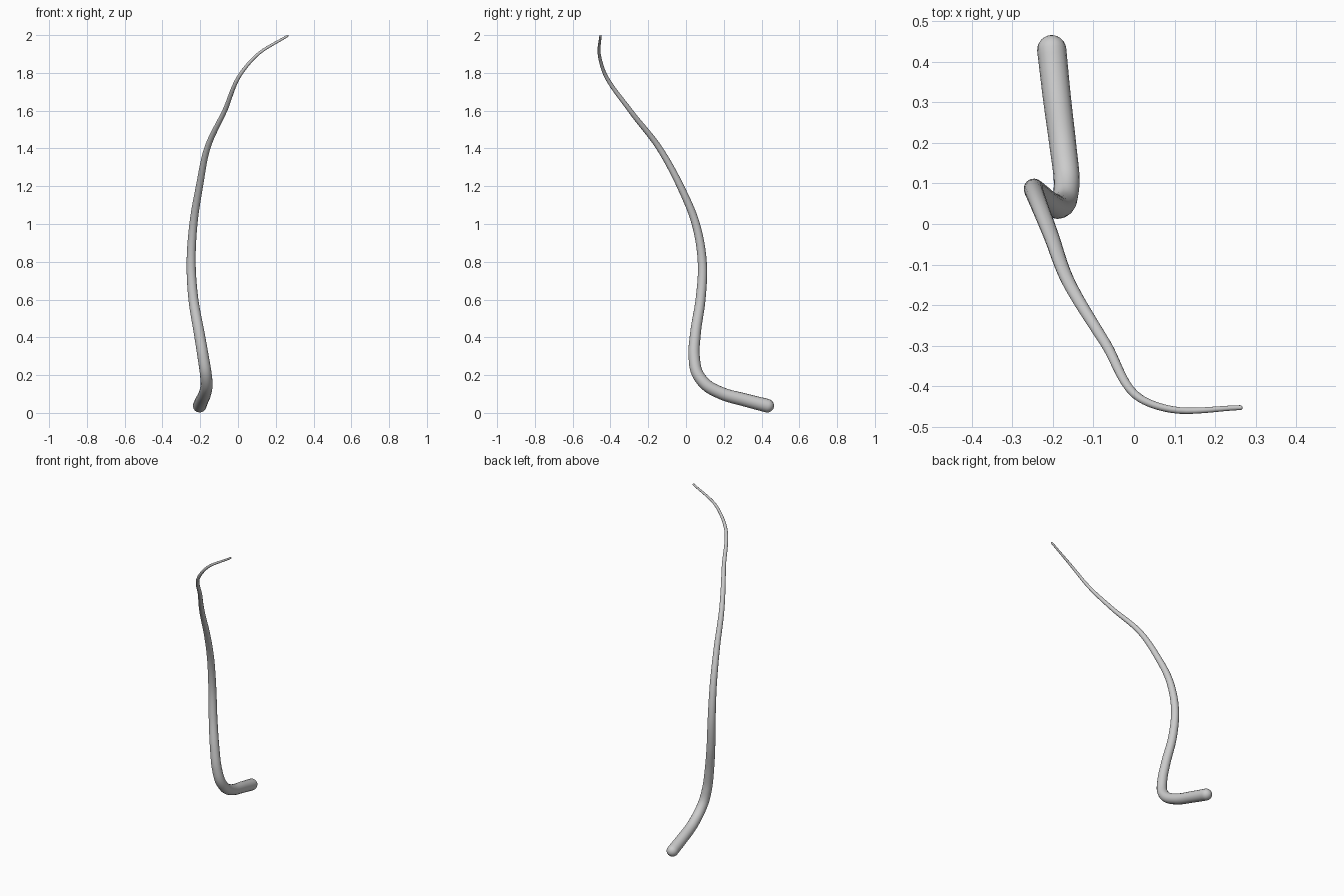
import bpy, math
from mathutils import Vector

if "Cube" in bpy.data.objects:
    bpy.data.objects.remove(bpy.data.objects["Cube"])

# Centre line of the tapering strand, thick base to thin tip
PATH = [Vector(p) for p in [
    (-0.203, 0.43, 0.038), (-0.190, 0.31, 0.069), (-0.175, 0.19, 0.103),
    (-0.166, 0.105, 0.15), (-0.171, 0.06, 0.21), (-0.185, 0.043, 0.30),
    (-0.205, 0.05, 0.42), (-0.236, 0.077, 0.60), (-0.248, 0.087, 0.78),
    (-0.236, 0.052, 1.00), (-0.204, -0.03, 1.20), (-0.163, -0.14, 1.40),
    (-0.07, -0.295, 1.60), (0.018, -0.432, 1.80), (0.095, -0.458, 1.89),
    (0.262, -0.453, 1.996)]]
R_BASE, R_TIP = 0.036, 0.006


def smooth_path(pts, steps=8):
    spline = bpy.data.curves.new("guide", 'CURVE').splines.new('BEZIER')
    spline.bezier_points.add(len(pts) - 1)
    out = []
    ext = [2 * pts[0] - pts[1]] + pts + [2 * pts[-1] - pts[-2]]
    # Distance-weighted tangents keep uneven spacing smooth
    tan = []
    for a, b, c in zip(ext, ext[1:], ext[2:]):
        d0, d1 = (b - a).length, (c - b).length
        tan.append(((b - a) / d0 * d1 + (c - b) / d1 * d0) / (d0 + d1))
    for i in range(len(pts) - 1):
        p, q = pts[i], pts[i + 1]
        d = (q - p).length
        for s in range(steps):
            t = s / steps
            out.append(p * (2*t**3 - 3*t**2 + 1) + tan[i] * d * (t**3 - 2*t**2 + t)
                       + q * (3*t**2 - 2*t**3) + tan[i + 1] * d * (t**3 - t**2))
    return out + [pts[-1]]


# Linear taper by arc length
line = smooth_path(PATH)
dist = [0.0]
for a, b in zip(line, line[1:]):
    dist.append(dist[-1] + (b - a).length)
rings = [(p, R_BASE + (R_TIP - R_BASE) * d / dist[-1]) for p, d in zip(line, dist)]


# Rounded ends
def cap(p, direction, r):
    return [(p + direction * r * math.sin(a), max(r * math.cos(a), 0.0002))
            for a in (math.radians(k * 15) for k in range(1, 7))]


start = cap(line[0], (line[0] - line[1]).normalized(), R_BASE)
end = cap(line[-1], (line[-1] - line[-2]).normalized(), R_TIP)
rings = start[::-1] + rings + end

# Strand tube
curve = bpy.data.curves.new("strand", 'CURVE')
curve.dimensions = '3D'
curve.bevel_depth = 1.0
curve.bevel_resolution = 6
curve.use_fill_caps = True
sp = curve.splines.new('POLY')
sp.points.add(len(rings) - 1)
for pt, (co, r) in zip(sp.points, rings):
    pt.co = (*co, 1)
    pt.radius = r
strand = bpy.data.objects.new("strand", curve)
bpy.context.collection.objects.link(strand)
bpy.context.view_layer.objects.active = strand
strand.select_set(True)
bpy.ops.object.convert(target='MESH')
bpy.ops.object.shade_smooth()
bpy.data.curves.remove(bpy.data.curves["guide"])
